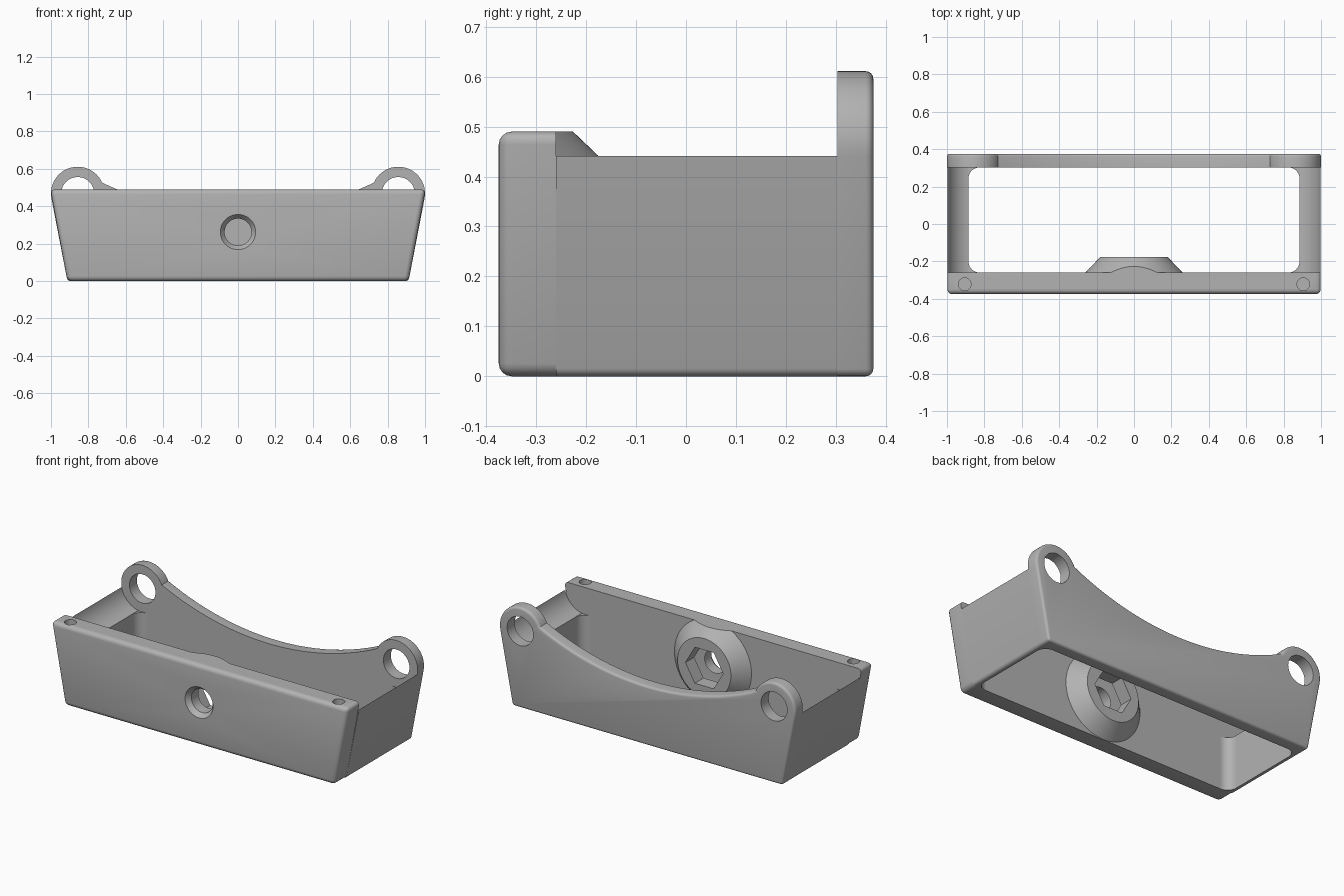
import bpy, bmesh
from math import sin, cos, radians, pi, sqrt, asin
from mathutils import Matrix

cube = bpy.data.objects.get("Cube")
if cube:
    bpy.data.objects.remove(cube, do_unlink=True)

grey = bpy.data.materials.new("plain grey")
grey.use_nodes = True
grey.diffuse_color = (0.45, 0.45, 0.45, 1)
grey.node_tree.nodes["Principled BSDF"].inputs["Base Color"].default_value = (0.45, 0.45, 0.45, 1)

# Main dimensions
FRONT, INNER_FRONT, INNER_BACK, BACK = -0.375, -0.26, 0.303, 0.375
EAR_X, EAR_Z, EAR_R, EAR_HOLE = 0.857, 0.468, 0.143, 0.088
LEAN = radians(11)
FOOT_X, WALL_X, FRONT_TOP = 0.912, 0.885, 0.49
BOSS_Z = 0.262


def arc(cx, cz, r, a0, a1, n):
    return [(cx + r * cos(a0 + (a1 - a0) * i / n), cz + r * sin(a0 + (a1 - a0) * i / n))
            for i in range(n + 1)]


def finish(name, bm):
    bmesh.ops.recalc_face_normals(bm, faces=bm.faces)
    mesh = bpy.data.meshes.new(name)
    bm.to_mesh(mesh)
    bm.free()
    mesh.materials.append(grey)
    ob = bpy.data.objects.new(name, mesh)
    bpy.context.collection.objects.link(ob)
    return ob


def prism(name, pts, lo, hi, axis="y", pick=None, width=0.02):
    """Extrude a 2D profile along y or z, rounding the edges chosen by pick."""
    bm = bmesh.new()
    place = (lambda p, d: (p[0], d, p[1])) if axis == "y" else (lambda p, d: (p[0], p[1], d))
    ends = [[bm.verts.new(place(p, d)) for p in pts] for d in (lo, hi)]
    bm.faces.new(ends[0])
    bm.faces.new(ends[1])
    for i in range(len(pts)):
        j = (i + 1) % len(pts)
        bm.faces.new((ends[0][i], ends[0][j], ends[1][j], ends[1][i]))
    bmesh.ops.recalc_face_normals(bm, faces=bm.faces)
    if pick:
        edges = [e for e in bm.edges if pick(*[v.co for v in e.verts])]
        bmesh.ops.bevel(bm, geom=edges, offset=width, segments=4, profile=0.5,
                        affect="EDGES", clamp_overlap=False)
    return finish(name, bm)


def round_bar(name, x, y0, y1, z, r0, r1, sides=48):
    """Cylinder or cone along y from y0 (radius r0) to y1 (radius r1)."""
    bm = bmesh.new()
    mat = Matrix.Translation((x, (y0 + y1) / 2, z)) @ Matrix.Rotation(-pi / 2, 4, "X")
    bmesh.ops.create_cone(bm, cap_ends=True, segments=sides, radius1=r0, radius2=r1,
                          depth=y1 - y0, matrix=mat)
    return finish(name, bm)


def activate(ob):
    bpy.ops.object.select_all(action="DESELECT")
    ob.select_set(True)
    bpy.context.view_layer.objects.active = ob


def cut(ob, cutters):
    for c in cutters:
        mod = ob.modifiers.new("cut", "BOOLEAN")
        mod.operation = "DIFFERENCE"
        mod.solver = "EXACT"
        mod.object = c
        activate(ob)
        bpy.ops.object.modifier_apply(modifier=mod.name)


# Front wall: leaning sides, all outer edges rounded
top_x = 1.003
front_wall = prism("front_wall",
                   [(-FOOT_X, 0), (FOOT_X, 0), (top_x, FRONT_TOP), (-top_x, FRONT_TOP)],
                   FRONT, INNER_FRONT,
                   pick=lambda a, b: min(a.y, b.y) < FRONT + 0.01, width=0.026)

# Conical boss behind the front wall, trimmed level with its top
boss = round_bar("nut_boss", 0, INNER_FRONT, -0.176, BOSS_Z, 0.26, 0.18, 72)
box = [(-0.4, FRONT_TOP), (0.4, FRONT_TOP), (0.4, 0.7), (-0.4, 0.7)]
trim = prism("boss_trim", box, -0.5, 0)

# Bolt hole, its countersink and the hexagonal nut pocket
bolt = round_bar("bolt_cutter", 0, -0.5, 0, BOSS_Z, 0.072, 0.072)
sink = round_bar("countersink_cutter", 0, FRONT - 0.01, FRONT + 0.03, BOSS_Z, 0.102, 0.071)
nut = round_bar("nut_cutter", 0, -0.28, -0.1, BOSS_Z, 0.127, 0.127, 6)
nut_spin = Matrix.Translation((0, 0, BOSS_Z)) @ Matrix.Rotation(pi / 2, 4, "Y") @ Matrix.Translation((0, 0, -BOSS_Z))
nut.data.transform(nut_spin)

# Small blind holes in the top of the front wall
pins = []
for s in (-1, 1):
    circle = arc(s * 0.905, -0.322, 0.034, 0, 2 * pi, 32)[:-1]
    pins.append(prism("pin_cutter", circle, 0.39, 0.6, axis="z"))
cut(front_wall, [bolt, sink, nut] + pins)
cut(boss, [trim, bolt, nut])

# Back wall: two round ears joined by a sagging arc
meet = radians(156)
ear = arc(EAR_X, EAR_Z, EAR_R, -LEAN, meet, 32)
end_x, end_z = ear[-1]
sag = 0.165
sag_r = (end_x ** 2 + sag ** 2) / (2 * sag)
half = asin(end_x / sag_r)
dip = arc(0, end_z + sqrt(sag_r ** 2 - end_x ** 2), sag_r, -pi / 2 + half, -pi / 2 - half, 40)
outline = [(-FOOT_X, 0), (FOOT_X, 0)] + ear + dip[1:-1] + [(-x, z) for x, z in reversed(ear)]
back_wall = prism("back_wall", outline, INNER_BACK, BACK,
                  pick=lambda a, b: min(a.y, b.y) > BACK - 0.01 or max(a.z, b.z) < 0.01 and abs(a.x - b.x) < 0.01,
                  width=0.015)
holes = [round_bar("ear_cutter", s * EAR_X, 0.2, 0.5, EAR_Z, EAR_HOLE, EAR_HOLE) for s in (-1, 1)]
cut(back_wall, holes)
parts = [front_wall, boss, back_wall]

# Side walls, hollowed on top around the ear axis, with rounded inside corners
low = -pi / 2 + asin((WALL_X - EAR_X) / EAR_R)
section = [(WALL_X, 0), (FOOT_X, 0)] + arc(EAR_X, EAR_Z, EAR_R, -LEAN, low, 16)
fillet_r = 0.06
for s, side in ((1, "left"), (-1, "right")):
    parts.append(prism(side + "_side_wall", [(s * x, z) for x, z in section],
                       INNER_FRONT, INNER_BACK, width=0.016,
                       pick=lambda a, b: max(a.z, b.z) < 0.01 and min(abs(a.x), abs(b.x)) > WALL_X + 0.01))
    for y, d, end in ((INNER_FRONT, 1, "front"), (INNER_BACK, -1, "back")):
        curve = arc(WALL_X - fillet_r, fillet_r, fillet_r, -pi / 2, 0, 10)
        pts = [(s * x, y + d * t) for x, t in [(WALL_X, 0)] + curve]
        parts.append(prism(side + "_" + end + "_inner_fillet", pts, 0, EAR_Z - EAR_R + 0.001, axis="z"))

# Remove cutters and shade
for c in [trim, bolt, sink, nut] + pins + holes:
    bpy.data.objects.remove(c, do_unlink=True)
for ob in parts:
    activate(ob)
    bpy.ops.object.shade_smooth_by_angle(angle=radians(30))
